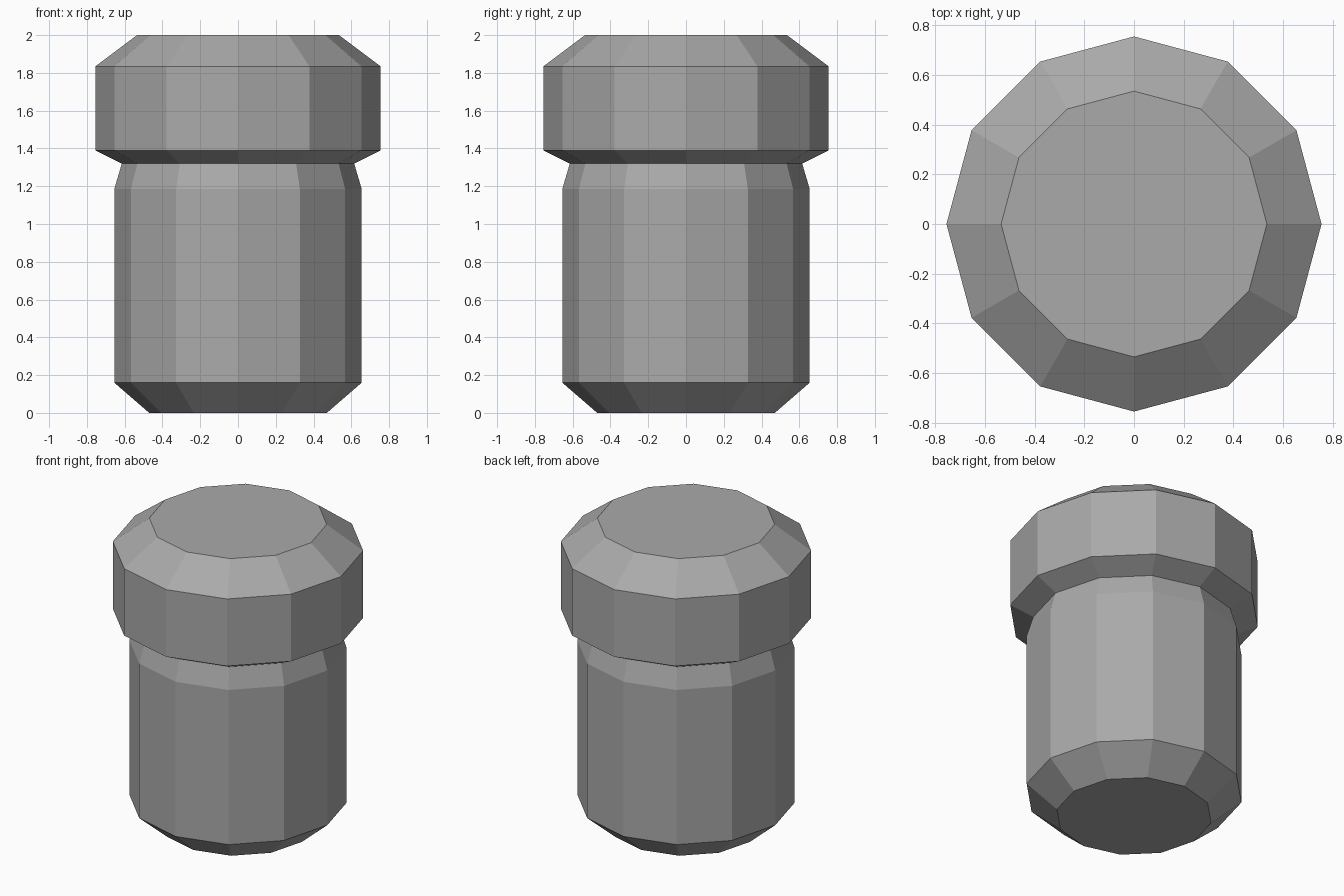
import bpy, bmesh
from math import cos, sin, tau

cube = bpy.data.objects.get("Cube")
if cube:
    bpy.data.objects.remove(cube, do_unlink=True)

SIDES = 12

# Single plain grey
grey = bpy.data.materials.new("plain_grey")
grey.use_nodes = True
colour = (0.4, 0.4, 0.4, 1)
grey.diffuse_color = colour
grey.node_tree.nodes["Principled BSDF"].inputs["Base Color"].default_value = colour


def lathe(name, profile):
    """Turn (radius, height) points into a flat-faced closed solid."""
    bm = bmesh.new()
    rings = [[bm.verts.new((r * cos(tau * i / SIDES), r * sin(tau * i / SIDES), z))
              for i in range(SIDES)] for r, z in profile]
    for low, high in zip(rings, rings[1:]):
        for i in range(SIDES):
            j = (i + 1) % SIDES
            bm.faces.new((low[i], low[j], high[j], high[i]))
    bm.faces.new(rings[0][::-1])
    bm.faces.new(rings[-1])
    mesh = bpy.data.meshes.new(name)
    bm.to_mesh(mesh)
    bm.free()
    mesh.materials.append(grey)
    obj = bpy.data.objects.new(name, mesh)
    bpy.context.collection.objects.link(obj)
    return obj


# Bevelled base, straight wall, neck, then the wider bevelled cap
lathe("capped_canister", [
    (0.47, 0), (0.655, 0.16), (0.655, 1.185), (0.615, 1.32),
    (0.755, 1.39), (0.755, 1.835), (0.535, 2),
])
